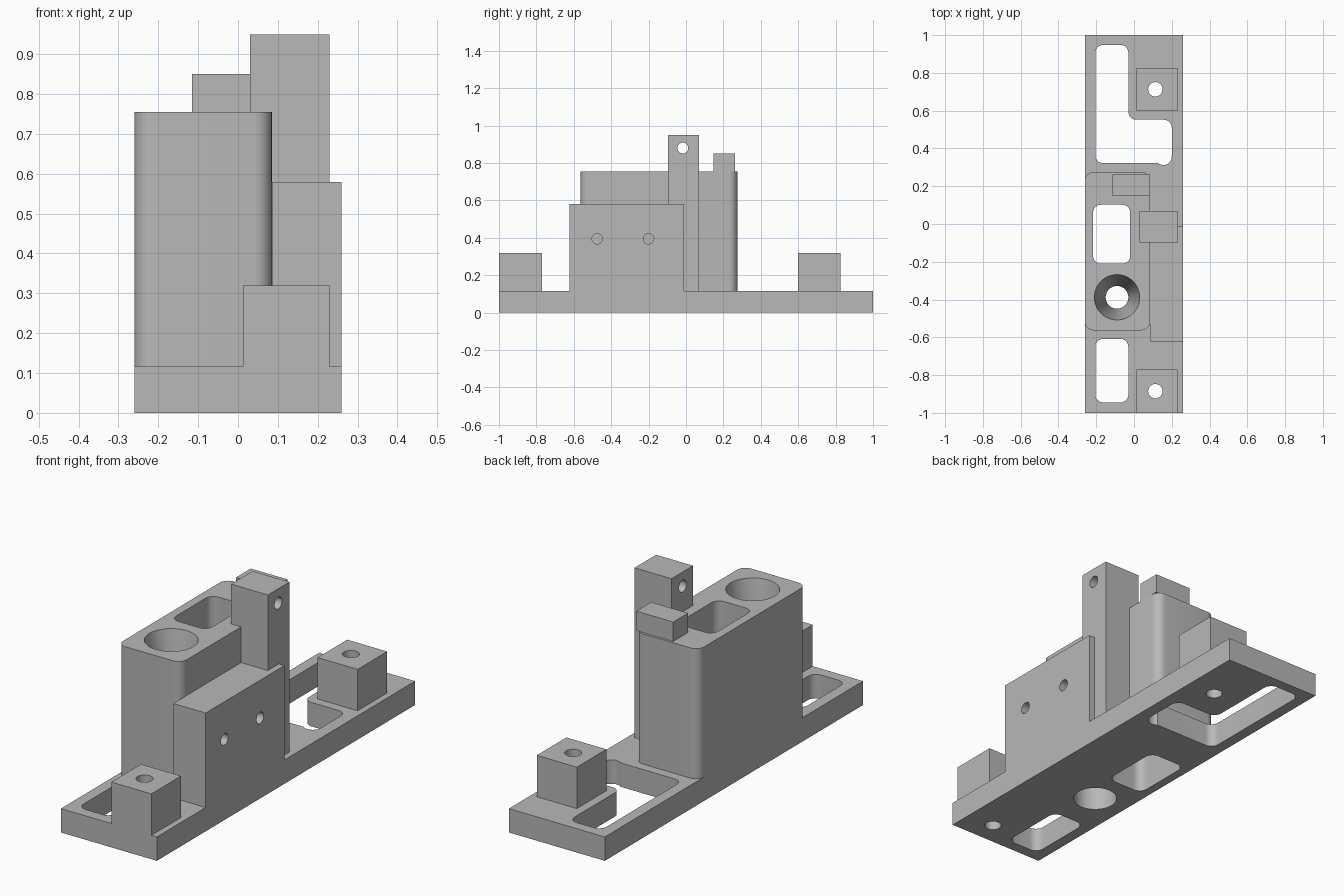
import bpy, bmesh
from math import pi, radians, tan, sin, cos
from mathutils import Matrix, Vector

cube = bpy.data.objects.get("Cube")
if cube:
    bpy.data.objects.remove(cube, do_unlink=True)

GREY = (0.48, 0.48, 0.48, 1.0)
grey = bpy.data.materials.new("plain grey")
grey.use_nodes = True
grey.diffuse_color = GREY
grey.node_tree.nodes["Principled BSDF"].inputs["Base Color"].default_value = GREY


def add_object(name, bm):
    bmesh.ops.recalc_face_normals(bm, faces=bm.faces)
    mesh = bpy.data.meshes.new(name)
    bm.to_mesh(mesh)
    bm.free()
    mesh.materials.append(grey)
    obj = bpy.data.objects.new(name, mesh)
    bpy.context.collection.objects.link(obj)
    return obj


def rounded(corners, radius, steps=8):
    """Outline with every corner, inner or outer, replaced by an arc."""
    pts = [Vector(c) for c in corners]
    if not radius:
        return pts
    out = []
    for i, p in enumerate(pts):
        a = (pts[i - 1] - p).normalized()
        b = (pts[(i + 1) % len(pts)] - p).normalized()
        centre = p + (a + b) * radius
        for k in range(steps + 1):
            t = k / steps * pi / 2
            out.append(centre - b * radius * cos(t) - a * radius * sin(t))
    return out


def prism(name, corners, z0, z1, radius=0):
    bm = bmesh.new()
    base = bm.faces.new([bm.verts.new((p.x, p.y, z0)) for p in rounded(corners, radius)])
    top = bmesh.ops.extrude_face_region(bm, geom=[base])["geom"]
    verts = [g for g in top if isinstance(g, bmesh.types.BMVert)]
    bmesh.ops.translate(bm, verts=verts, vec=(0, 0, z1 - z0))
    return add_object(name, bm)


def box(name, x0, x1, y0, y1, z0, z1, radius=0):
    return prism(name, [(x0, y0), (x1, y0), (x1, y1), (x0, y1)], z0, z1, radius)


def rod(centre, radius, depth, along_x=False):
    bm = bmesh.new()
    turn = Matrix.Rotation(pi / 2, 4, 'Y') if along_x else Matrix()
    bmesh.ops.create_cone(bm, cap_ends=True, segments=32, radius1=radius, radius2=radius,
                          depth=depth, matrix=Matrix.Translation(centre) @ turn)
    return add_object("hole_cutter", bm)


def lathe(name, profile, x, y, segments=48):
    """Solid of revolution from (radius, z) pairs."""
    bm = bmesh.new()
    rings = []
    for r, z in profile:
        rings.append([bm.verts.new((x + r * cos(2 * pi * k / segments),
                                    y + r * sin(2 * pi * k / segments), z))
                      for k in range(segments)])
    for low, high in zip(rings, rings[1:]):
        for k in range(segments):
            n = (k + 1) % segments
            bm.faces.new((low[k], low[n], high[n], high[k]))
    bm.faces.new(rings[0])
    bm.faces.new(rings[-1])
    return add_object(name, bm)


def cut(part, cutters):
    for c in cutters:
        c.hide_render = True
        mod = part.modifiers.new("cut", 'BOOLEAN')
        mod.operation = 'DIFFERENCE'
        mod.solver = 'EXACT'
        mod.object = c
    bpy.context.view_layer.update()
    graph = bpy.context.evaluated_depsgraph_get()
    mesh = bpy.data.meshes.new_from_object(part.evaluated_get(graph))
    part.modifiers.clear()
    part.data = mesh


BASE, BLOCK, FOOT = 0.117, 0.755, 0.32

# Solid parts
base = box("base_plate", -0.26, 0.26, -1, 1, 0, BASE)
block = box("main_block", -0.26, 0.085, -0.563, 0.275, BASE, BLOCK, 0.045)
side = box("side_plate", 0.085, 0.26, -0.622, -0.012, BASE, 0.58)
post = box("tall_post", 0.03, 0.23, -0.097, 0.07, BASE, 0.95)
tab = box("top_tab", -0.115, 0.085, 0.148, 0.263, BLOCK, 0.85)
front_foot = box("front_foot", 0.013, 0.23, -1, -0.77, BASE, FOOT)
back_foot = box("back_foot", 0.013, 0.23, 0.598, 0.827, BASE, FOOT)

# Vertical openings
front_window = box("front_window_cutter", -0.205, -0.03, -0.945, -0.608, -0.1, 0.3, 0.042)
middle_shaft = box("middle_shaft_cutter", -0.217, -0.02, -0.21, 0.102, -0.1, 1, 0.042)
back_window = prism("back_window_cutter",
                    [(-0.205, 0.322), (0.2, 0.322), (0.2, 0.552), (-0.03, 0.552),
                     (-0.03, 0.948), (-0.205, 0.948)], -0.1, 0.3, 0.042)
corner_relief = rod((0.156, 0.356, 0), 0.044, 0.6)
funnel = lathe("funnel_cutter", [(0.1, -0.1), (0.1, 0.25), (0.06, 0.25), (0.06, 0.42),
                                 (0.12, BLOCK), (0.12, 0.9)], -0.09, -0.388)
front_bore = rod((0.113, -0.885, 0.2), 0.038, 0.8)
back_bore = rod((0.113, 0.713, 0.2), 0.038, 0.8)

# Sideways holes
post_hole = rod((0.13, -0.017, 0.88), 0.029, 0.5, True)
side_holes = [rod((0.2, y, 0.395), 0.028, 0.5, True) for y in (-0.475, -0.2)]

cut(base, [front_window, middle_shaft, back_window, corner_relief, funnel, front_bore, back_bore])
cut(block, [middle_shaft, funnel])
cut(side, side_holes)
cut(post, [post_hole])
cut(front_foot, [front_bore])
cut(back_foot, [back_bore])

for c in [front_window, middle_shaft, back_window, corner_relief, funnel, front_bore,
          back_bore, post_hole] + side_holes:
    bpy.data.objects.remove(c, do_unlink=True)

# Smooth arcs, crisp edges
bpy.ops.object.select_all(action='DESELECT')
for part in (base, block, side, post, tab, front_foot, back_foot):
    part.select_set(True)
bpy.context.view_layer.objects.active = base
bpy.ops.object.shade_smooth_by_angle(angle=radians(30))
